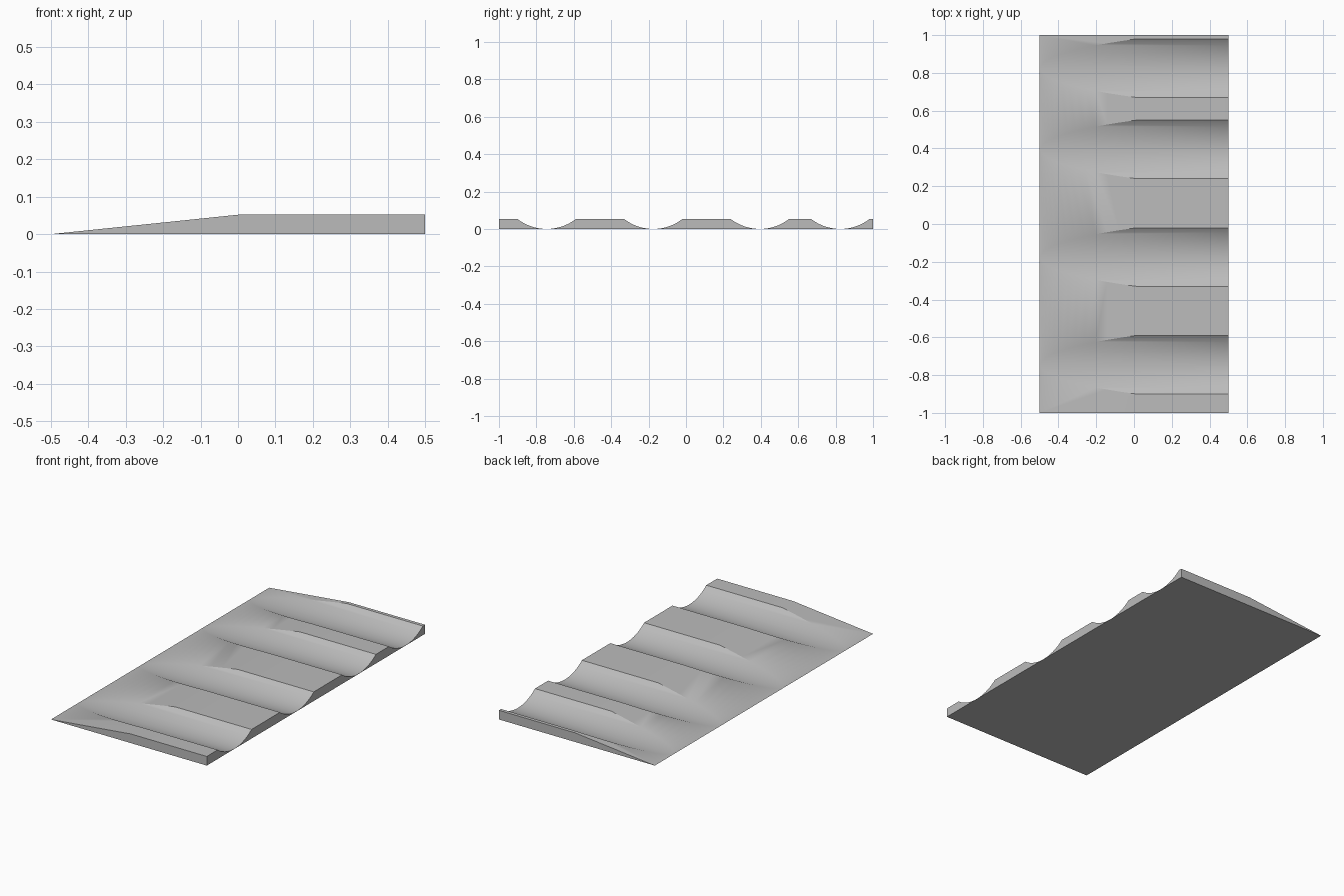
import bpy
import bmesh
import math
from mathutils import Matrix

default_cube = bpy.data.objects.get("Cube")
if default_cube:
    bpy.data.objects.remove(default_cube, do_unlink=True)

HEIGHT = 0.053
GROOVE_HALF_WIDTH = 0.155
GROOVE_CENTRES = (-0.745, -0.175, 0.395, 0.825)
FLOOR = 0.0006

# Plain grey material
grey = bpy.data.materials.new("plain_grey")
grey.use_nodes = True
colour = (0.5, 0.5, 0.5, 1)
grey.diffuse_color = colour
grey.node_tree.nodes["Principled BSDF"].inputs["Base Color"].default_value = colour


def add_object(name, bm):
    bmesh.ops.recalc_face_normals(bm, faces=bm.faces)
    mesh = bpy.data.meshes.new(name)
    bm.to_mesh(mesh)
    bm.free()
    mesh.materials.append(grey)
    obj = bpy.data.objects.new(name, mesh)
    bpy.context.collection.objects.link(obj)
    return obj


# Ramp slab: side profile extruded along y
bm = bmesh.new()
profile = [(-0.5, 0), (0.5, 0), (0.5, HEIGHT), (0.012, HEIGHT)]
side = bm.faces.new([bm.verts.new((x, -1, z)) for x, z in profile])
extruded = bmesh.ops.extrude_face_region(bm, geom=[side])
bmesh.ops.translate(bm, vec=(0, 2, 0),
                    verts=[g for g in extruded["geom"] if isinstance(g, bmesh.types.BMVert)])
ramp = add_object("grooved_ramp", bm)
bpy.context.view_layer.objects.active = ramp
ramp.select_set(True)

# Round grooves, each cut by a long cylinder lying along x
depth = HEIGHT - FLOOR
radius = (GROOVE_HALF_WIDTH ** 2 + depth ** 2) / (2 * depth)
for centre in GROOVE_CENTRES:
    bm = bmesh.new()
    place = Matrix.Translation((0, centre, radius + FLOOR)) @ Matrix.Rotation(math.pi / 2, 4, "Y")
    bmesh.ops.create_cone(bm, cap_ends=True, segments=128, radius1=radius,
                          radius2=radius, depth=1.4, matrix=place)
    cutter = add_object("groove_cutter", bm)
    cutter.hide_render = True
    cut = ramp.modifiers.new("groove", "BOOLEAN")
    cut.operation = "DIFFERENCE"
    cut.solver = "EXACT"
    cut.object = cutter
    bpy.ops.object.modifier_apply(modifier=cut.name)
    bpy.data.objects.remove(cutter, do_unlink=True)

# Soft groove floors with crisp lips
bpy.ops.object.shade_smooth_by_angle(angle=math.radians(30))
